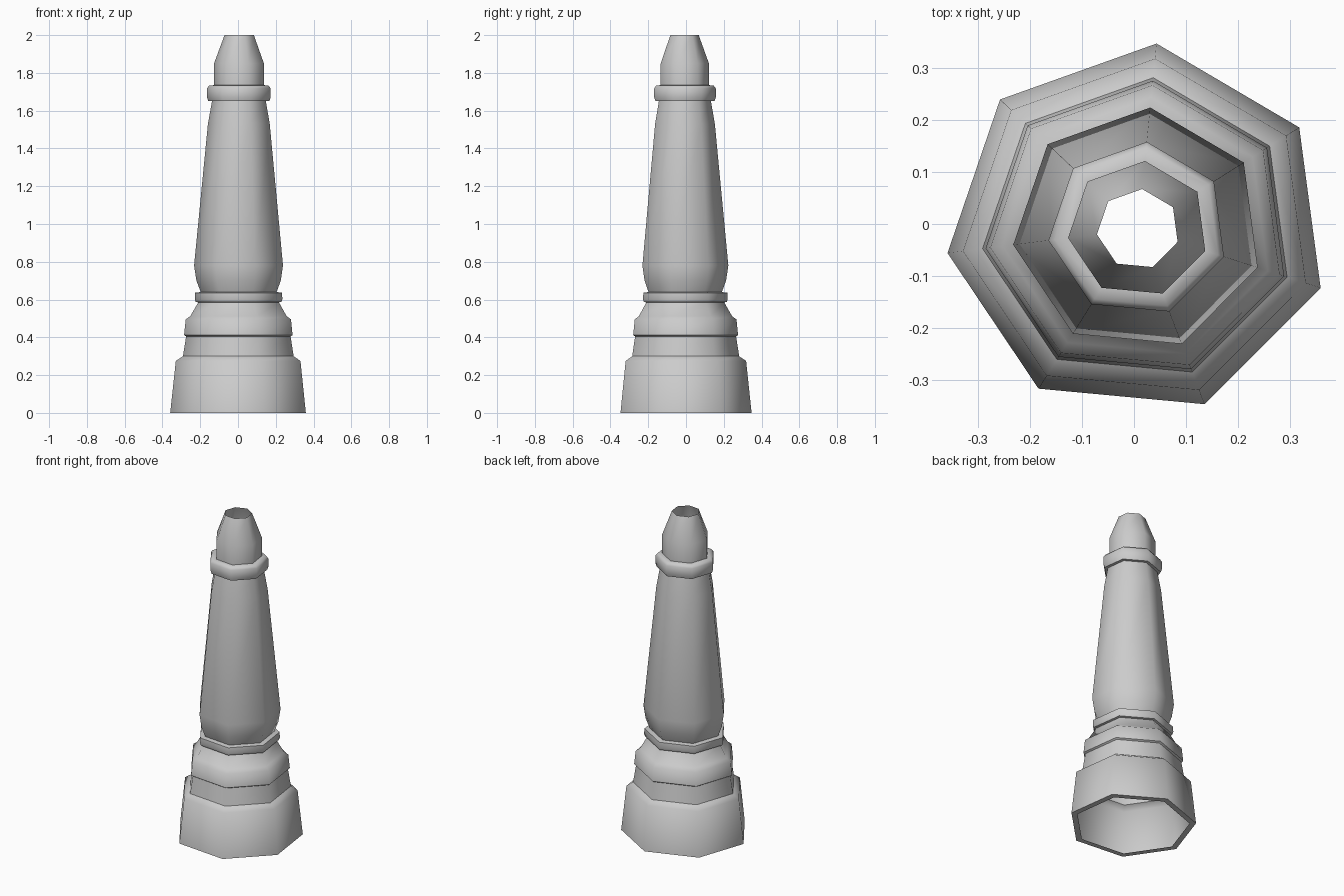
import bpy, bmesh, math

if "Cube" in bpy.data.objects:
    bpy.data.objects.remove(bpy.data.objects["Cube"])

SIDES = 7
START = math.radians(84.5)
CX, CY, Y_SCALE = 0.008, -0.010, 0.97


def turned_part(name, profile):
    """Seven-sided open shell swept from (radius, height) points."""
    bm = bmesh.new()
    rings = []
    for r, z in profile:
        angles = [START + i * math.tau / SIDES for i in range(SIDES)]
        rings.append([bm.verts.new((CX + r * math.cos(a),
                                    CY + Y_SCALE * r * math.sin(a), z)) for a in angles])
    for low, high in zip(rings, rings[1:]):
        for i in range(SIDES):
            j = (i + 1) % SIDES
            bm.faces.new((low[i], low[j], high[j], high[i]))
    mesh = bpy.data.meshes.new(name)
    bm.to_mesh(mesh)
    bm.free()
    obj = bpy.data.objects.new(name, mesh)
    bpy.context.collection.objects.link(obj)
    bpy.ops.object.select_all(action='DESELECT')
    obj.select_set(True)
    bpy.context.view_layer.objects.active = obj
    bpy.ops.object.shade_smooth_by_angle(angle=math.radians(53))
    return obj


# Base with inward rim underneath and a sloping ledge on top
turned_part("base", [(0.333, 0), (0.370, 0), (0.340, 0.275), (0.302, 0.30)])
# Stepped plinth with overhanging lip and tapered neck
turned_part("plinth", [(0.302, 0.30), (0.285, 0.405), (0.296, 0.412), (0.287, 0.495),
                       (0.263, 0.512), (0.220, 0.585)])
# Lower ring
turned_part("lower_ring", [(0.220, 0.585), (0.234, 0.588), (0.239, 0.602),
                           (0.237, 0.636), (0.207, 0.64)])
# Long bulging shaft
turned_part("shaft", [(0.207, 0.64), (0.230, 0.70), (0.2425, 0.78),
                      (0.1686, 1.53), (0.147, 1.65)])
# Upper collar
turned_part("collar", [(0.147, 1.65), (0.167, 1.65), (0.174, 1.672), (0.174, 1.718),
                       (0.162, 1.733), (0.136, 1.735)])
# Tapered open tip
turned_part("tip", [(0.136, 1.735), (0.136, 1.85), (0.080, 2.0)])
